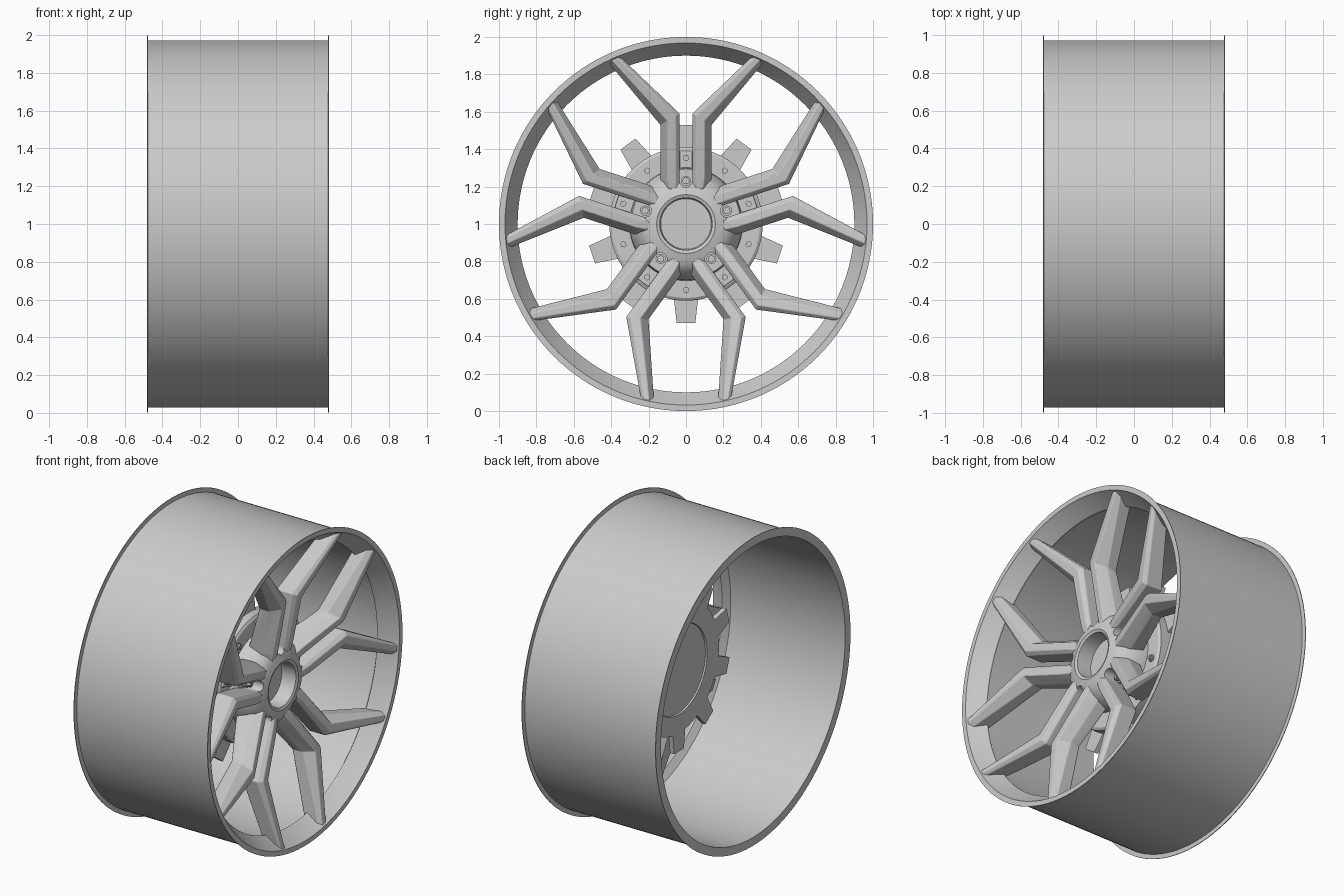
import bpy, bmesh, math
from mathutils import Matrix, Vector

if "Cube" in bpy.data.objects:
    bpy.data.objects.remove(bpy.data.objects["Cube"])

# One metal colour
metal = bpy.data.materials.new("grey metal")
metal.diffuse_color = (0.6, 0.6, 0.6, 1)
metal.use_nodes = True
metal.node_tree.nodes["Principled BSDF"].inputs["Base Color"].default_value = metal.diffuse_color


def spin(deg):
    """Rotation about the wheel axle (x); positive is anticlockwise seen from +x."""
    return Matrix.Rotation(math.radians(deg), 4, 'X')


def finish(name, bm, bevel=0):
    bmesh.ops.remove_doubles(bm, verts=bm.verts, dist=1e-5)
    bmesh.ops.recalc_face_normals(bm, faces=bm.faces)
    me = bpy.data.meshes.new(name)
    bm.to_mesh(me)
    bm.free()
    me.materials.append(metal)
    ob = bpy.data.objects.new(name, me)
    ob.location.z = 1
    bpy.context.collection.objects.link(ob)
    if bevel:
        m = ob.modifiers.new("bevel", 'BEVEL')
        m.width, m.segments, m.limit_method = bevel, 2, 'ANGLE'
        m.angle_limit = math.radians(25)
    return ob


def loft(bm, rings, mat=Matrix(), caps=True, loop=False):
    """Skin a list of point rings, each with the same number of points."""
    vs = [[bm.verts.new(mat @ Vector(p)) for p in r] for r in rings]
    n = len(vs[0])
    pairs = list(zip(vs, vs[1:])) + ([(vs[-1], vs[0])] if loop else [])
    for a, b in pairs:
        for i in range(n):
            j = (i + 1) % n
            bm.faces.new((a[i], a[j], b[j], b[i]))
    if caps and not loop:
        bm.faces.new(vs[0][::-1])
        bm.faces.new(vs[-1])


def lathe(name, profile, n=128):
    """Spin a closed (x, radius) profile round the axle."""
    bm = bmesh.new()
    rings = []
    for x, r in profile:
        r = max(r, 1e-6)
        rings.append([(x, r * math.cos(2 * math.pi * i / n), r * math.sin(2 * math.pi * i / n))
                      for i in range(n)])
    on_axis = profile[0][1] == 0
    loft(bm, rings, caps=False, loop=not on_axis)
    bmesh.ops.dissolve_degenerate(bm, dist=1e-5, edges=bm.edges)
    return finish(name, bm)


def prism(bm, poly, x0, x1, mat=Matrix()):
    loft(bm, [[(x, y, z) for y, z in poly] for x in (x0, x1)], mat)


def circle(r, n, cz=0.0):
    return [(r * math.cos(2 * math.pi * i / n), cz + r * math.sin(2 * math.pi * i / n)) for i in range(n)]


# Thin barrel with flanges at both ends and a sloped inner lip at the spoke end
lathe("rim_barrel", [(-0.482, 0.945), (-0.482, 1.0), (-0.478, 1.0), (-0.477, 0.972),
                     (0.477, 0.972), (0.478, 1.0), (0.482, 1.0), (0.482, 0.968),
                     (0.468, 0.96), (0.38, 0.90), (0.37, 0.90), (0.34, 0.945)], 160)

# Hub with a sunken centre
hub = lathe("hub", [(0.12, 0), (0.12, 0.305), (0.18, 0.30), (0.24, 0.28), (0.285, 0.25),
                    (0.31, 0.215), (0.318, 0.18), (0.325, 0.157), (0.318, 0.14),
                    (0.22, 0.135), (0.22, 0)], 96)

# Slots cut into the hub between the arms of each pair
bm = bmesh.new()
arc = [(0.034 * math.cos(math.pi + math.pi * i / 10), 0.23 + 0.034 * math.sin(math.pi + math.pi * i / 10))
       for i in range(11)]
for k in range(5):
    prism(bm, arc + [(0.034, 0.45), (-0.034, 0.45)], 0.2, 0.5, spin(72 * k))
cutter = finish("slot_cutter", bm)
cutter.hide_render = True
cut = hub.modifiers.new("slots", 'BOOLEAN')
cut.object, cut.operation, cut.solver = cutter, 'DIFFERENCE', 'EXACT'
bpy.context.view_layer.objects.active = hub
hub.select_set(True)
bpy.ops.object.modifier_apply(modifier="slots")
bpy.data.objects.remove(cutter)

# Spokes: five mirrored pairs of bent arms
# each station: inner edge (y, z), outer edge (y, z), top x, bottom x, outer and inner shoulder drops
stations = [((0.034, 0.185), (0.125, 0.185), 0.312, 0.16, 0.05, 0.012),
            ((0.034, 0.25), (0.137, 0.25), 0.328, 0.17, 0.075, 0.02),
            ((0.034, 0.59), (0.137, 0.53), 0.388, 0.25, 0.07, 0.025),
            ((0.36, 0.902), (0.422, 0.872), 0.474, 0.365, 0.022, 0.014)]
for k in range(5):
    bm = bmesh.new()
    for s in (1, -1):
        rings = []
        for a, b, top, bot, out_drop, in_drop in stations:
            a, b = Vector(a), Vector(b)
            ring = []
            for t, x in ((0, bot), (1, bot), (1, top - out_drop), (0.64, top), (0.2, top), (0, top - in_drop)):
                p = a.lerp(b, t)
                ring.append((x, s * p.x, p.y))
            rings.append(ring)
        loft(bm, rings, spin(72 * k))
    finish("spoke_pair_%d" % (k + 1), bm, 0.004)

# Brake disc with a slightly recessed back
lathe("brake_disc", [(0.06, 0), (0.06, 0.285), (0.05, 0.288), (0.05, 0.41),
                     (0.135, 0.41), (0.145, 0.395), (0.145, 0)], 96)

# Ten thin teeth round the disc
bm = bmesh.new()
for k in range(10):
    prism(bm, [(-0.068, 0.37), (0.068, 0.37), (0.05, 0.528), (-0.05, 0.528)], 0.05, 0.08, spin(36 * k))
finish("disc_teeth", bm)

# Pads under the disc bolts between the spoke arms
bm = bmesh.new()
for k in range(5):
    prism(bm, [(-0.035, 0.29), (0.035, 0.29), (0.035, 0.39), (-0.035, 0.39)], 0.12, 0.16, spin(72 * k))
finish("bolt_pads", bm, 0.004)

# Disc bolts: washer, hex head and small pin
bm = bmesh.new()
for k in range(10):
    base = 0.16 if k % 2 == 0 else 0.145
    for r, n, h in ((0.022, 20, 0.006), (0.017, 6, 0.018), (0.009, 12, 0.024)):
        prism(bm, circle(r, n, 0.352), base - 0.01, base + h, spin(36 * k))
finish("disc_bolts", bm)

# Lug bolts in the slots
bm = bmesh.new()
for k in range(5):
    for r, n, h in ((0.027, 24, 0.225), (0.02, 6, 0.25), (0.01, 12, 0.256)):
        prism(bm, circle(r, n, 0.23), 0.19, h, spin(72 * k))
finish("lug_bolts", bm)

# Smooth shading with sharp edges kept
bpy.ops.object.select_all(action='SELECT')
bpy.context.view_layer.objects.active = hub
bpy.ops.object.shade_smooth_by_angle(angle=math.radians(30))
